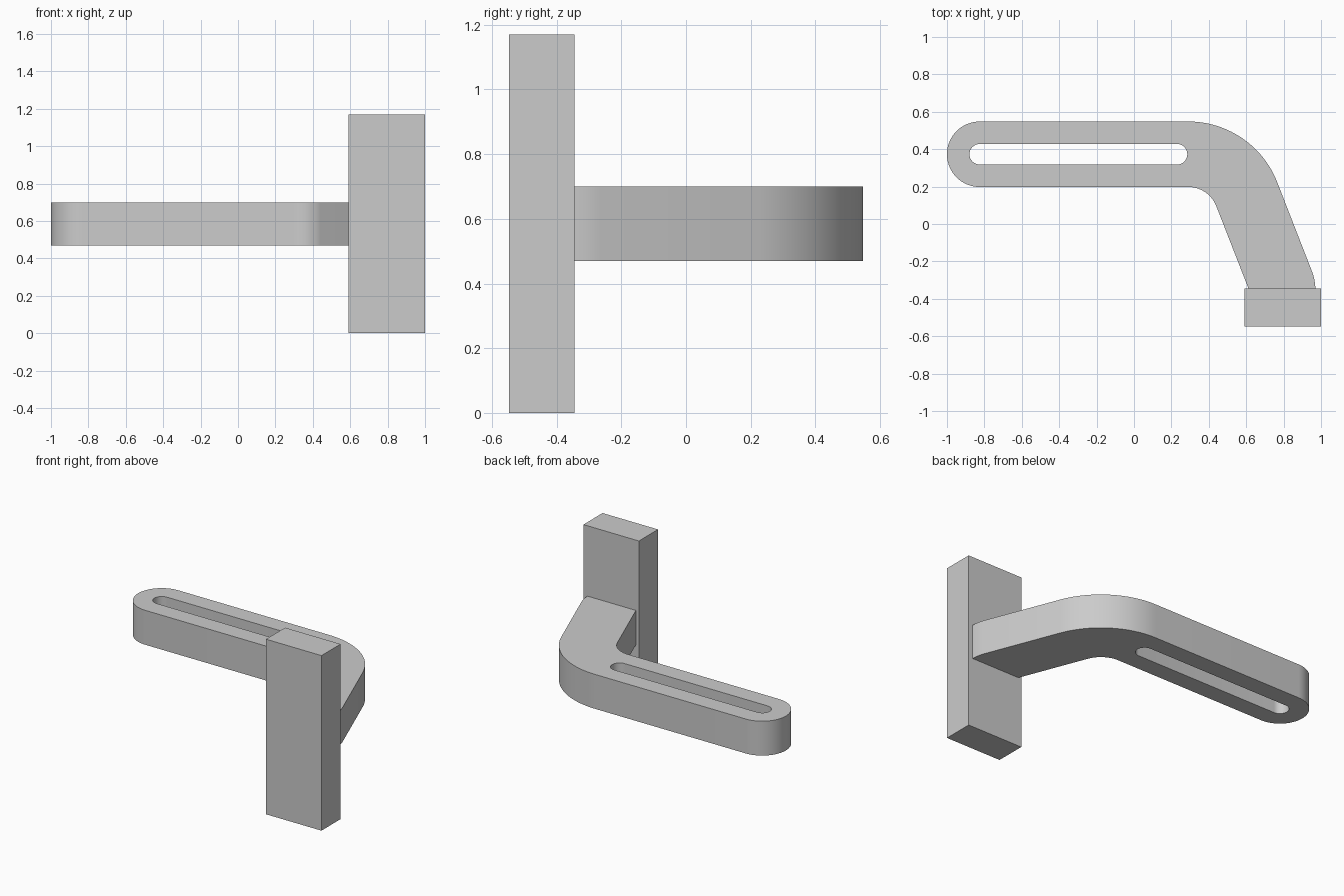
import bpy, bmesh, math

if "Cube" in bpy.data.objects:
    bpy.data.objects.remove(bpy.data.objects["Cube"])

grey = bpy.data.materials.new("light_grey")
grey.diffuse_color = (0.6, 0.6, 0.6, 1)
grey.use_nodes = True
grey.node_tree.nodes["Principled BSDF"].inputs["Base Color"].default_value = grey.diffuse_color


def arc(cx, cy, r, a0, a1, n=20):
    """Points on an arc, angles in degrees."""
    angles = [math.radians(a0 + (a1 - a0) * i / n) for i in range(n + 1)]
    return [(cx + r * math.cos(a), cy + r * math.sin(a)) for a in angles]


def prism(name, loops, z0, z1):
    """Extrude an outline (first loop) with optional holes from z0 to z1."""
    bm = bmesh.new()
    edges = []
    for pts in loops:
        vs = [bm.verts.new((x, y, z0)) for x, y in pts]
        edges += [bm.edges.new((vs[i - 1], vs[i])) for i in range(len(vs))]
    bmesh.ops.triangle_fill(bm, use_beauty=True, edges=edges)
    ext = bmesh.ops.extrude_face_region(bm, geom=bm.faces[:], use_keep_orig=True)
    top = [g for g in ext["geom"] if isinstance(g, bmesh.types.BMVert)]
    bmesh.ops.translate(bm, verts=top, vec=(0, 0, z1 - z0))
    bmesh.ops.recalc_face_normals(bm, faces=bm.faces[:])
    mesh = bpy.data.meshes.new(name)
    bm.to_mesh(mesh)
    bm.free()
    mesh.materials.append(grey)
    obj = bpy.data.objects.new(name, mesh)
    bpy.context.collection.objects.link(obj)
    bpy.ops.object.select_all(action="DESELECT")
    obj.select_set(True)
    bpy.context.view_layer.objects.active = obj
    bpy.ops.object.shade_smooth_by_angle(angle=math.radians(30))
    return obj


# Upright mounting plate
prism("mounting_plate", [[(0.59, -0.547), (1, -0.547), (1, -0.345), (0.59, -0.345)]], 0, 1.17)

# Bent arm: round end, concentric bend, angled leg meeting the plate
bend = (0.29, 0.037)
outline = arc(-0.825, 0.373, 0.175, 270, 90, 32)
outline += arc(*bend, 0.511, 90, 21.5, 28)
outline += [(0.955, -0.262), (0.963, -0.29), (0.968, -0.318), (0.97, -0.345), (0.612, -0.345)]
outline += arc(*bend, 0.161, 21.5, 90, 20)

# Long slot through the straight part
slot = arc(-0.825, 0.373, 0.055, 90, 270, 16) + arc(0.23, 0.373, 0.055, -90, 90, 16)
prism("slotted_arm", [outline, slot], 0.47, 0.70)
